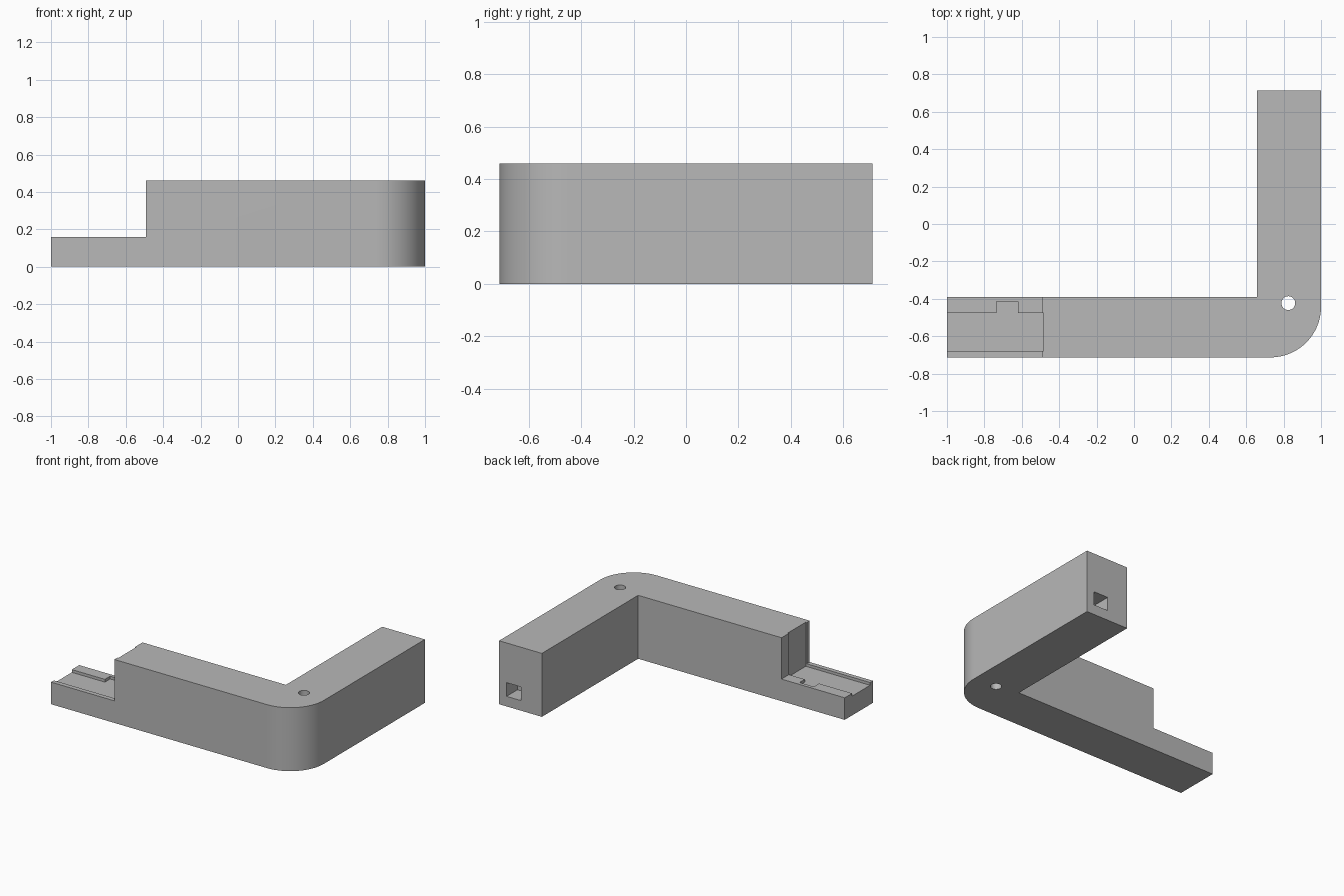
import bpy, bmesh, math

default = bpy.data.objects.get("Cube")
if default:
    bpy.data.objects.remove(default, do_unlink=True)

HEIGHT = 0.46
STEP_Z = 0.16
FLOOR_Z = 0.14
HALF_Y = 0.713

grey = bpy.data.materials.new("light grey")
grey.use_nodes = True
colour = (0.48, 0.48, 0.48, 1)
grey.diffuse_color = colour
grey.node_tree.nodes["Principled BSDF"].inputs["Base Color"].default_value = colour


def prism(name, outline, z0, z1):
    """Extrude a flat counter-clockwise outline from z0 up to z1."""
    bm = bmesh.new()
    face = bm.faces.new([bm.verts.new((x, y, z0)) for x, y in outline])
    top = bmesh.ops.extrude_face_region(bm, geom=[face])["geom"]
    bmesh.ops.translate(bm, vec=(0, 0, z1 - z0),
                        verts=[v for v in top if isinstance(v, bmesh.types.BMVert)])
    bmesh.ops.recalc_face_normals(bm, faces=bm.faces)
    mesh = bpy.data.meshes.new(name)
    bm.to_mesh(mesh)
    bm.free()
    mesh.materials.append(grey)
    obj = bpy.data.objects.new(name, mesh)
    bpy.context.collection.objects.link(obj)
    return obj


def rect(x0, x1, y0, y1):
    return [(x0, y0), (x1, y0), (x1, y1), (x0, y1)]


def arc(cx, cy, r, start, end, n):
    angles = [math.radians(start + (end - start) * i / n) for i in range(n + 1)]
    return [(cx + r * math.cos(a), cy + r * math.sin(a)) for a in angles]


# L-shaped body with a rounded outer corner
R = 0.27
outline = [(-1, -HALF_Y)]
outline += arc(1 - R, -HALF_Y + R, R, -90, 0, 24)
outline += [(1, HALF_Y), (0.657, HALF_Y), (0.657, -0.39), (-1, -0.39)]
body = prism("corner_bracket", outline, 0, HEIGHT)

# Lowered end, tray pocket with side notch, corner hole, square socket
tray = [(-1.1, -0.68), (-0.485, -0.68), (-0.485, -0.475), (-0.62, -0.475),
        (-0.62, -0.415), (-0.735, -0.415), (-0.735, -0.475), (-1.1, -0.475)]
cutters = [
    prism("step_cutter", rect(-1.2, -0.493, -0.9, -0.2), STEP_Z, 0.7),
    prism("tray_cutter", tray, FLOOR_Z, 0.6),
    prism("hole_cutter", arc(0.825, -0.423, 0.037, 0, 348.75, 31), -0.1, 0.6),
    prism("socket_cutter", rect(0.823, 0.94, HALF_Y - 0.125, 0.8), 0.073, 0.172),
]
for cutter in cutters:
    cutter.hide_render = True
    mod = body.modifiers.new(cutter.name, "BOOLEAN")
    mod.operation = "DIFFERENCE"
    mod.solver = "EXACT"
    mod.object = cutter

# Bake the cuts and drop the cutters
graph = bpy.context.evaluated_depsgraph_get()
result = bpy.data.meshes.new_from_object(body.evaluated_get(graph))
body.modifiers.clear()
body.data = result
result.name = "corner_bracket"
for cutter in cutters:
    bpy.data.objects.remove(cutter, do_unlink=True)

# Smooth only the curved walls
for poly in result.polygons:
    poly.use_smooth = max(abs(c) for c in poly.normal) < 0.9999
result.set_sharp_from_angle(angle=math.radians(30))
